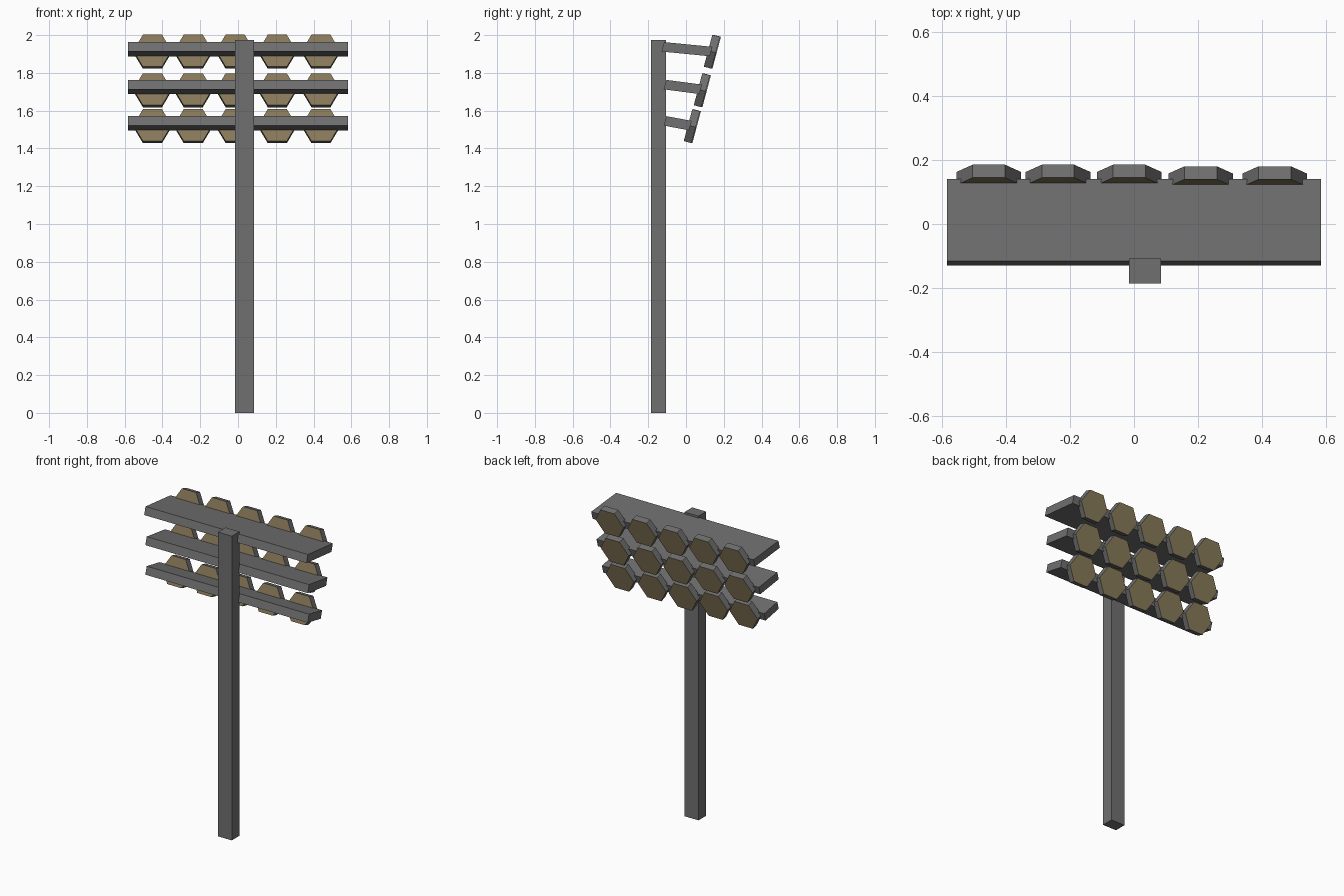
import bpy, bmesh, math
from mathutils import Matrix

if "Cube" in bpy.data.objects:
    bpy.data.objects.remove(bpy.data.objects["Cube"])


def material(name, color):
    m = bpy.data.materials.new(name)
    m.diffuse_color = (*color, 1)
    m.use_nodes = True
    m.node_tree.nodes["Principled BSDF"].inputs["Base Color"].default_value = m.diffuse_color
    return m


GREY = material("dark_grey", (0.16, 0.16, 0.16))
TAN = material("tan_lens", (0.25, 0.195, 0.10))


def add_object(name, bm, mats):
    bmesh.ops.recalc_face_normals(bm, faces=bm.faces)
    mesh = bpy.data.meshes.new(name)
    bm.to_mesh(mesh)
    bm.free()
    for m in mats:
        mesh.materials.append(m)
    ob = bpy.data.objects.new(name, mesh)
    bpy.context.collection.objects.link(ob)
    return ob


def extrude_x(name, profile, x0, x1):
    """Prism with a (y, z) profile running along x."""
    bm = bmesh.new()
    a = [bm.verts.new((x0, y, z)) for y, z in profile]
    b = [bm.verts.new((x1, y, z)) for y, z in profile]
    bm.faces.new(a)
    bm.faces.new(b)
    for i in range(len(a)):
        j = (i + 1) % len(a)
        bm.faces.new((a[i], a[j], b[j], b[i]))
    return add_object(name, bm, [GREY])


def hex_lamp(name, x, y, z):
    """Tilted six-sided lamp, tan on both faces and grey round the rim."""
    bm = bmesh.new()
    bmesh.ops.create_cone(bm, cap_ends=True, segments=6, radius1=0.101, radius2=0.101,
                          depth=0.042, matrix=Matrix.Rotation(math.radians(30), 4, 'Z'))
    # put flat sides at top and bottom whatever the start angle of the ring
    top = max(v.co.x for v in bm.verts)
    if top < 0.1:
        bmesh.ops.rotate(bm, verts=bm.verts, matrix=Matrix.Rotation(math.radians(30), 3, 'Z'))
    for f in bm.faces:
        f.material_index = 1 if len(f.verts) == 6 else 0
    tilt = Matrix.Rotation(math.radians(90 - 15), 4, 'X')
    bm.transform(Matrix.Translation((x, y, z)) @ tilt)
    return add_object(name, bm, [GREY, TAN])


# Square post
extrude_x("post", [(-0.185, 0), (-0.107, 0), (-0.107, 1.975), (-0.185, 1.975)], -0.015, 0.085)

# Three sloping shelves: front y, front top z, back y
shelves = [("lower", -0.104, 1.571, 0.03), ("middle", -0.104, 1.763, 0.085),
           ("upper", -0.116, 1.963, 0.14)]
for row, yf, zt, yb in shelves:
    extrude_x(row + "_shelf", [(yf, zt), (yb, zt - 0.025), (yb - 0.014, zt - 0.075),
                               (yf - 0.014, zt - 0.05)], -0.583, 0.583)

# Lamps in three rows of five; the two on the right sit slightly further forward
rows = [("lower", 0.036, 1.518), ("middle", 0.089, 1.708), ("upper", 0.142, 1.912)]
for row, y, z in rows:
    for i, x in enumerate((-0.453, -0.237, -0.015, 0.208, 0.439)):
        hex_lamp(f"{row}_lamp_{i + 1}", x, y - (0.005 if i > 2 else 0), z)
